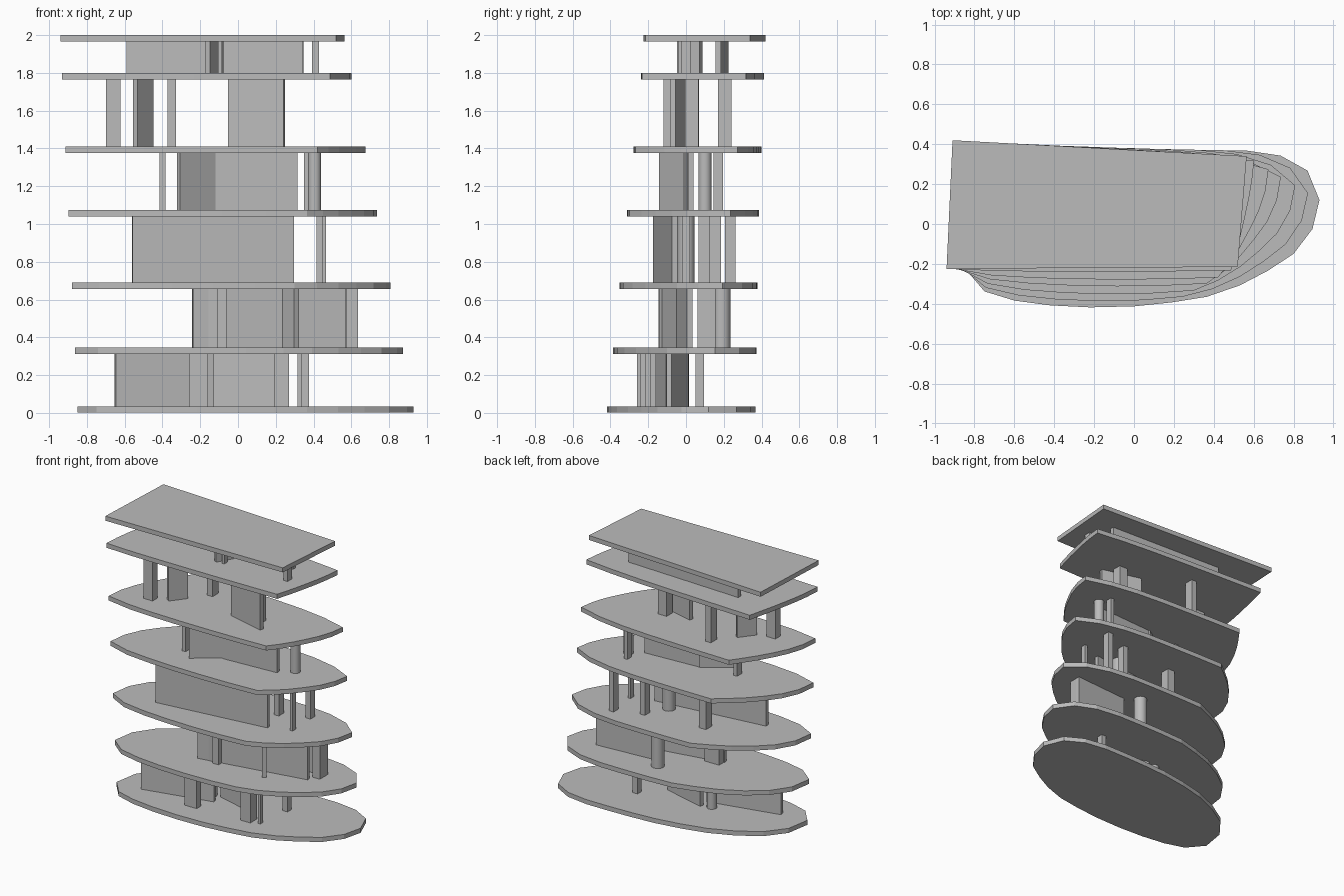
import bpy, bmesh, math
from mathutils import Vector

cube = bpy.data.objects.get("Cube")
if cube:
    bpy.data.objects.remove(cube, do_unlink=True)

grey = bpy.data.materials.new("plain grey")
grey.use_nodes = True
grey.diffuse_color = (0.5, 0.5, 0.5, 1)
grey.node_tree.nodes["Principled BSDF"].inputs["Base Color"].default_value = (0.5, 0.5, 0.5, 1)


def prism(name, outline, z0, z1):
    """Extrude a flat outline from z0 to z1."""
    bm = bmesh.new()
    face = bm.faces.new([bm.verts.new((x, y, z0)) for x, y in outline])
    up = bmesh.ops.extrude_face_region(bm, geom=[face])["geom"]
    bmesh.ops.translate(bm, vec=(0, 0, z1 - z0),
                        verts=[v for v in up if isinstance(v, bmesh.types.BMVert)])
    bmesh.ops.recalc_face_normals(bm, faces=bm.faces)
    mesh = bpy.data.meshes.new(name)
    bm.to_mesh(mesh)
    bm.free()
    mesh.materials.append(grey)
    ob = bpy.data.objects.new(name, mesh)
    bpy.context.collection.objects.link(ob)
    return ob


def wall(name, a, b, z0, z1, thick=0.03):
    a, b = Vector(a), Vector(b)
    d = (b - a).normalized() * thick / 2
    n = Vector((-d.y, d.x))
    prism(name, [a - n, b - n, b + n, a + n], z0, z1)


def post(name, centre, size, z0, z1):
    x, y = centre
    w, d = size[0] / 2, size[1] / 2
    prism(name, [(x - w, y - d), (x + w, y - d), (x + w, y + d), (x - w, y + d)], z0, z1)


def round_post(name, centre, r, z0, z1):
    x, y = centre
    ring = [math.tau * i / 24 for i in range(24)]
    ob = prism(name, [(x + r * math.cos(t), y + r * math.sin(t)) for t in ring], z0, z1)
    for p in ob.data.polygons:
        p.use_smooth = abs(p.normal.z) < 0.5


# Floor outline morphs from an oval at the ground to a quad at the roof
oval = [(.93, .12), (.895, -.025), (.80, -.15), (.67, -.235), (.53, -.308), (.365, -.365),
        (.19, -.393), (0, -.413), (-.22, -.418), (-.42, -.408), (-.60, -.384), (-.75, -.338),
        (-.85, -.22), (-.82, -.04), (-.71, .10), (-.55, .20), (-.37, .275), (-.18, .32),
        (.01, .35), (.20, .363), (.38, .368), (.565, .368), (.735, .343), (.87, .268)]
corners = [(.565, .34), (.52, -.215), (-.94, -.225), (-.91, .42)]
quad = []
for i in range(4):
    a, b = Vector(corners[i]), Vector(corners[(i + 1) % 4])
    quad += [a.lerp(b, k / 6) for k in range(6)]

# Slabs
tops = [.035, .345, .69, 1.075, 1.41, 1.80, 2.0]
slab = 0.034
for i, top in enumerate(tops):
    t = (top - tops[0]) / (2 - tops[0])
    outline = [Vector(o).lerp(q, t) for o, q in zip(oval, quad)]
    prism(f"floor_slab_{i}", outline, top - slab, top)

# Walls per storey: start, end
walls = [
    [((-.65, -.205), (-.13, -.09)), ((-.13, -.0), (.2, -.09))],
    [((-.24, -.125), (.57, .02)), ((.635, .14), (.2, .11)), ((.31, -.135), (.23, -.02))],
    [((-.56, -.16), (.295, -.06))],
    [((-.315, -.13), (-.12, .01)), ((-.12, .0), (.315, .025))],
    [((-.545, -.05), (-.46, .06)), ((-.05, .01), (.245, -.07))],
    [((-.59, .21), (.345, .17)), ((-.16, -.04), (-.09, .08))],
]
# Square posts per storey: centre, size
posts = [
    [((-.21, -.235), (.1, .05)), ((.23, -.2), (.08, .08)), ((.325, -.2), (.02, .03)),
     ((.355, .072), (.04, .045))],
    [((-.085, -.125), (.05, .04)), ((-.175, -.09), (.12, .07)), ((.605, .1), (.06, .08))],
    [((.435, .235), (.04, .055)), ((.455, .0), (.02, .04)), ((.23, .155), (.04, .06)),
     ((-.23, .1), (.06, .07))],
    [((-.4, -.04), (.03, .06)), ((.362, .17), (.027, .05))],
    [((-.66, -.09), (.075, .06)), ((-.352, .205), (.045, .07)), ((.15, .03), (.07, .07))],
    [((-.095, -.02), (.02, .04)), ((.41, .0), (.035, .05))],
]
# Round posts per storey: centre, radius
rounds = [[((-.2, -.02), .035)], [((.1, .19), .045)], [((.14, .0), .045)],
          [((.405, .1), .035)], [], []]

for i in range(6):
    z0, z1 = tops[i], tops[i + 1] - slab
    for j, (a, b) in enumerate(walls[i]):
        wall(f"wall_{i}_{j}", a, b, z0, z1)
    for j, (c, s) in enumerate(posts[i]):
        post(f"post_{i}_{j}", c, s, z0, z1)
    for j, (c, r) in enumerate(rounds[i]):
        round_post(f"round_post_{i}_{j}", c, r, z0, z1)
